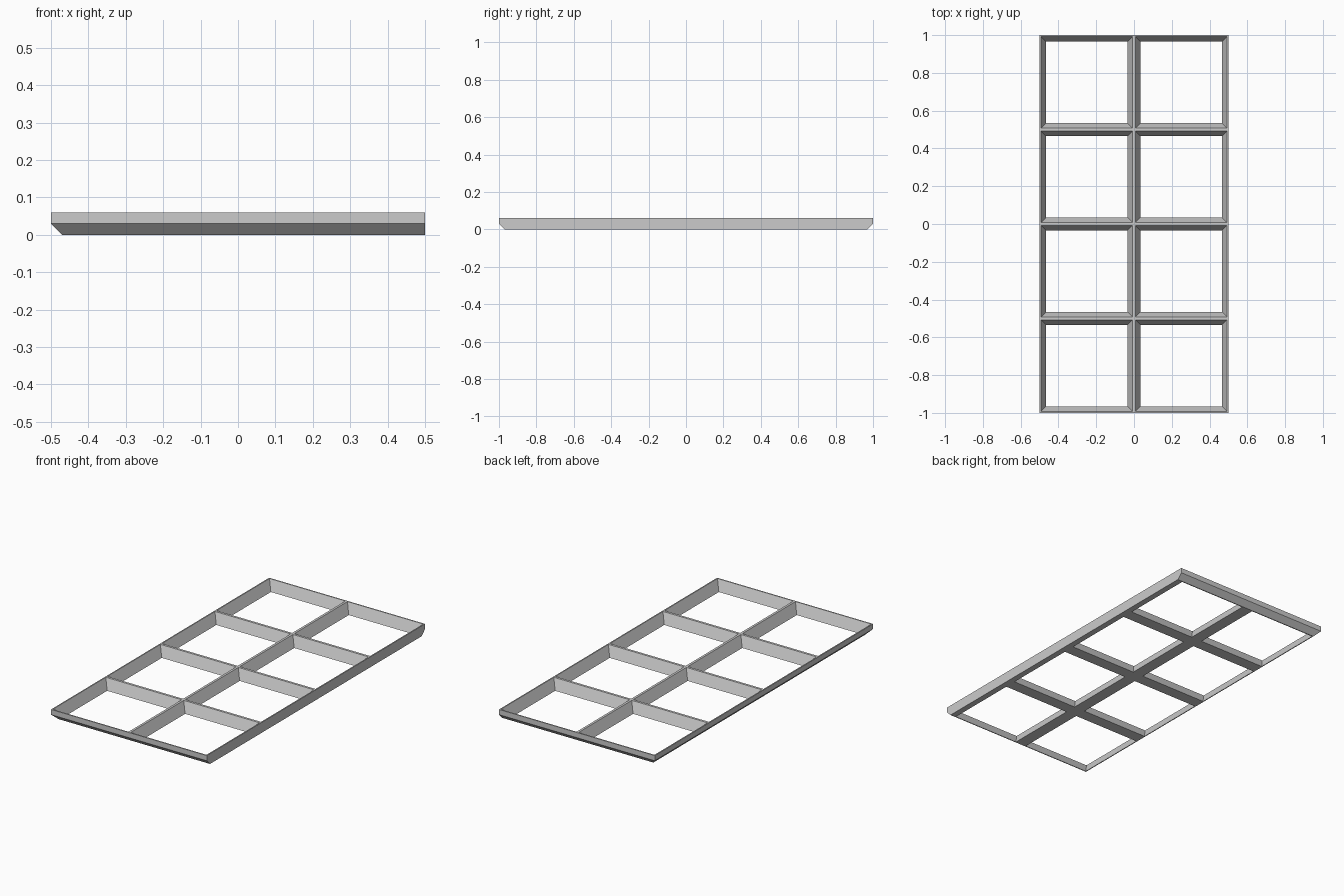
import bpy
import bmesh

cube = bpy.data.objects.get("Cube")
if cube:
    bpy.data.objects.remove(cube)

HALF_X, HALF_Y, HEIGHT = 0.5, 1.0, 0.06
PITCH = 0.5      # size of one square cell
RIM = 0.007      # half width of a ridge at the top
FOOT = 0.035     # half width of a bar at the base
CHAMFER = 0.03   # lower outer chamfer, absent on the +x side

grey = bpy.data.materials.new("light grey")
grey.use_nodes = True
colour = (0.6, 0.6, 0.6, 1)
grey.diffuse_color = colour
grey.node_tree.nodes["Principled BSDF"].inputs["Base Color"].default_value = colour

bm = bmesh.new()


def rect(x, y, inset, z):
    """Corners of a cell, shrunk by inset, at height z."""
    a, b = x + inset, x + PITCH - inset
    c, d = y + inset, y + PITCH - inset
    return [(a, c, z), (b, c, z), (b, d, z), (a, d, z)]


def chamfered(loop):
    """Pull corners inside the chamfered base outline."""
    lim_x, lim_y = HALF_X - CHAMFER, HALF_Y - CHAMFER
    return [(max(x, -lim_x), max(-lim_y, min(lim_y, y)), z) for x, y, z in loop]


def band(first, second, sides=range(4)):
    """Join two loops with quads on the chosen sides."""
    for i in sides:
        j = (i + 1) % 4
        bm.faces.new([bm.verts.new(p) for p in (first[i], first[j], second[j], second[i])])


for col in range(2):
    for row in range(4):
        x, y = -HALF_X + col * PITCH, -HALF_Y + row * PITCH
        top = rect(x, y, 0, HEIGHT)
        middle = rect(x, y, 0, CHAMFER)
        base = chamfered(rect(x, y, 0, 0))
        rim = rect(x, y, RIM, HEIGHT)
        foot = rect(x, y, FOOT, 0)
        # ridge top, sloping wall of the opening, underside
        band(top, rim)
        band(rim, foot)
        band(foot, base)
        # outer skirt only where the cell meets the frame edge
        on_edge = (row == 0, col == 1, row == 3, col == 0)
        outer = [i for i in range(4) if on_edge[i]]
        band(top, middle, outer)
        band(middle, base, outer)

bmesh.ops.remove_doubles(bm, verts=bm.verts, dist=0.0005)
bmesh.ops.recalc_face_normals(bm, faces=bm.faces)
mesh = bpy.data.meshes.new("grid_frame")
bm.to_mesh(mesh)
bm.free()
mesh.materials.append(grey)
frame = bpy.data.objects.new("grid_frame", mesh)
bpy.context.collection.objects.link(frame)
